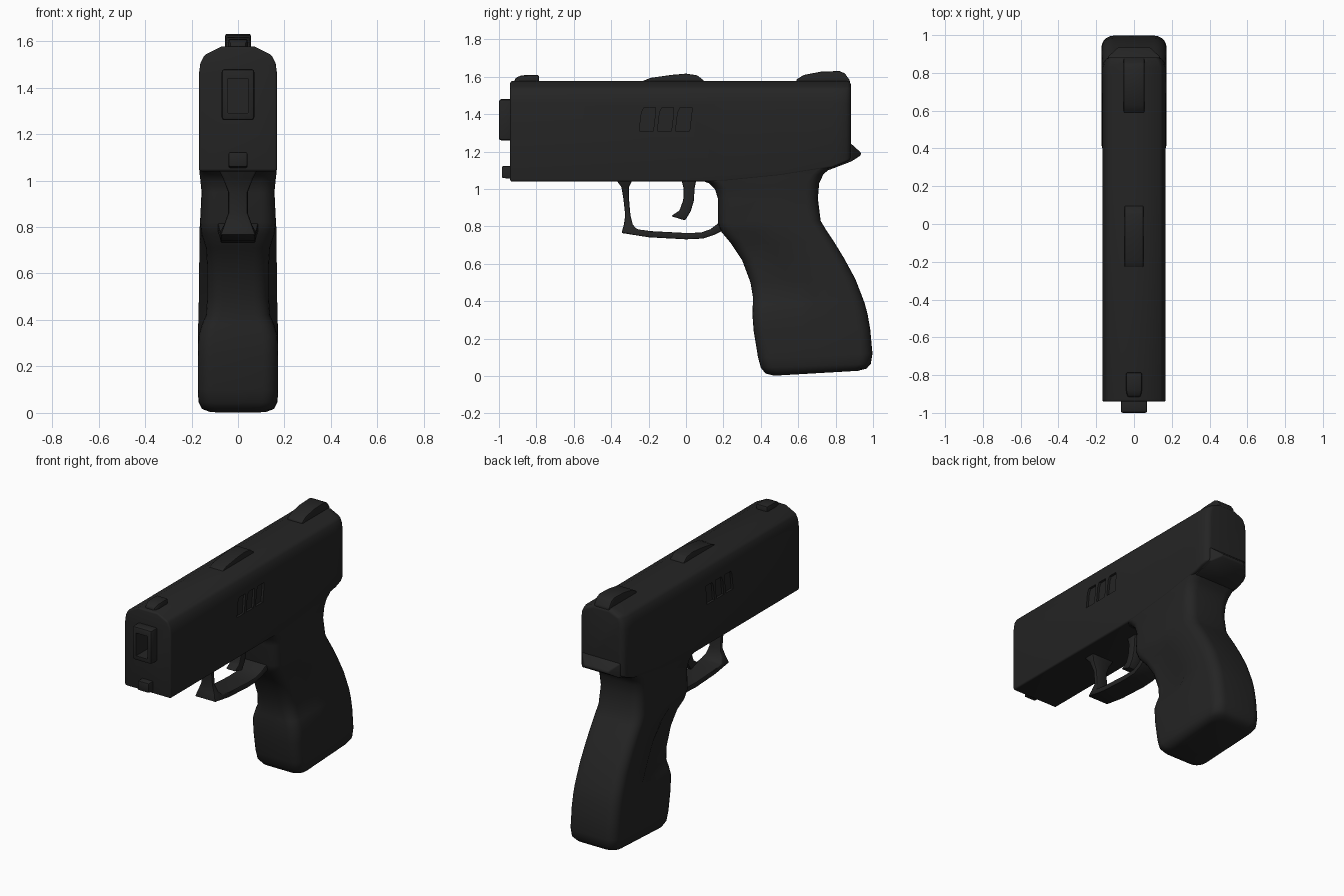
import bpy, bmesh, math

mat = bpy.data.materials.new("matte_black")
mat.diffuse_color = (0.018, 0.018, 0.018, 1)


def loft(name, rings):
    """Skin a list of equal-length point rings and cap both ends."""
    bm = bmesh.new()
    vs = [[bm.verts.new(p) for p in r] for r in rings]
    n = len(rings[0])
    for a, b in zip(vs, vs[1:]):
        for i in range(n):
            j = (i + 1) % n
            bm.faces.new((a[i], a[j], b[j], b[i]))
    bm.faces.new(vs[0][::-1])
    bm.faces.new(vs[-1])
    bmesh.ops.recalc_face_normals(bm, faces=bm.faces)
    me = bpy.data.meshes.new(name)
    bm.to_mesh(me)
    bm.free()
    ob = bpy.data.objects.new(name, me)
    bpy.context.collection.objects.link(ob)
    me.materials.append(mat)
    return ob


def strip(name, sections, xc=0):
    """Bar running through (y1, z1, y2, z2, half_width) sections."""
    return loft(name, [[(xc - w, y1, z1), (xc + w, y1, z1), (xc + w, y2, z2), (xc - w, y2, z2)]
                       for y1, z1, y2, z2, w in sections])


def finish(ob, bevel=0.0, segments=2, cutters=(), angle=35):
    if bevel:
        m = ob.modifiers.new("bevel", 'BEVEL')
        m.width, m.segments = bevel, segments
        m.limit_method, m.angle_limit = 'ANGLE', math.radians(30)
    for c in cutters:
        m = ob.modifiers.new("cut", 'BOOLEAN')
        m.operation, m.object, m.solver = 'DIFFERENCE', c, 'EXACT'
    bpy.ops.object.select_all(action='DESELECT')
    ob.select_set(True)
    bpy.context.view_layer.objects.active = ob
    bpy.ops.object.convert(target='MESH')
    bpy.ops.object.shade_smooth_by_angle(angle=math.radians(angle))


# Cutters: bore opening and three slanted slots per side
bore = strip("bore_cutter", [(-1.1, 1.29, -1.1, 1.44, 0.042), (-0.8, 1.29, -0.8, 1.44, 0.042)])
slots = []
for side in (-1, 1):
    for i in range(3):
        y = -0.25 + i * 0.097
        slots.append(strip("slot_cutter", [(y, 1.31, y + 0.075, 1.31, 0.08),
                                           (y + 0.012, 1.41, y + 0.087, 1.41, 0.08),
                                           (y + 0.025, 1.435, y + 0.087, 1.435, 0.08)], side * 0.233))


# Slide and upper frame
def slide_ring(y, bottom, s=1.0, top=1.577):
    half = [(0.168, bottom), (0.168, 1.46), (0.162, 1.505), (0.145, 1.54), (0.07, top)]
    pts = half + [(-x, z) for x, z in reversed(half)]
    return [(x * s, y, z) for x, z in pts]


slide = loft("slide", [slide_ring(-0.94, 1.04), slide_ring(0.2, 1.04), slide_ring(0.5, 1.07),
                       slide_ring(0.78, 1.115), slide_ring(0.83, 1.135), slide_ring(0.865, 1.15, 0.94),
                       slide_ring(0.882, 1.16, 0.82, 1.565)])
finish(slide, 0.014, 3, [bore] + slots)

# Muzzle block
muzzle = strip("muzzle", [(-1.0, 1.26, -1.0, 1.48, 0.07), (-0.92, 1.26, -0.92, 1.48, 0.07)])
finish(muzzle, 0.012, 2, [bore])


# Grip: rounded sections with a recessed front half
def grip_ring(yf, zf, yb, zb, wf, wb, ym, r=0.065):
    half = [(0, yf)]
    for k in range(6):
        a = math.pi / 2 * k / 5
        half.append((wf - r + r * math.sin(a), yf + r - r * math.cos(a)))
    half += [(wf, ym - 0.04), (wb, ym + 0.04)]
    for k in range(6):
        a = math.pi / 2 * k / 5
        half.append((wb - r + r * math.cos(a), yb - r + r * math.sin(a)))
    half.append((0, yb))
    pts = half + [(-x, y) for x, y in half[-2:0:-1]]
    return [(x, y, zf + (zb - zf) * (y - yf) / (yb - yf)) for x, y in pts]


grip_rows = [
    (0.47, 0.002, 0.92, 0.028, 0.125, 0.125, 0.66),
    (0.425, 0.014, 0.965, 0.04, 0.155, 0.155, 0.66),
    (0.40, 0.045, 0.988, 0.065, 0.17, 0.17, 0.66),
    (0.385, 0.10, 0.997, 0.12, 0.173, 0.173, 0.66),
    (0.362, 0.24, 0.985, 0.25, 0.173, 0.173, 0.66),
    (0.355, 0.33, 0.97, 0.335, 0.17, 0.172, 0.66),
    (0.357, 0.38, 0.955, 0.39, 0.155, 0.171, 0.66),
    (0.358, 0.42, 0.94, 0.43, 0.138, 0.17, 0.64),
    (0.345, 0.50, 0.905, 0.52, 0.132, 0.168, 0.60),
    (0.30, 0.62, 0.845, 0.63, 0.132, 0.167, 0.54),
    (0.24, 0.71, 0.79, 0.72, 0.138, 0.166, 0.47),
    (0.19, 0.77, 0.75, 0.78, 0.157, 0.166, 0.43),
    (0.17, 0.82, 0.72, 0.83, 0.163, 0.163, 0.43),
    (0.17, 0.95, 0.705, 0.95, 0.157, 0.157, 0.43),
    (0.155, 1.00, 0.712, 1.03, 0.162, 0.162, 0.43),
    (0.125, 1.03, 0.735, 1.08, 0.166, 0.166, 0.43),
    (0.07, 1.05, 0.79, 1.125, 0.166, 0.166, 0.43),
]
finish(loft("grip", [grip_ring(*r) for r in grip_rows]), angle=60)

# Beavertail behind the grip
tail = strip("beavertail", [(0.76, 1.10, 0.76, 1.30, 0.15), (0.885, 1.148, 0.885, 1.24, 0.138),
                            (0.935, 1.18, 0.935, 1.195, 0.085)])
finish(tail, 0.006)

# Trigger guard: outer and inner edge with varying width
guard = strip("trigger_guard", [
    (-0.375, 1.05, -0.285, 1.05, 0.085), (-0.345, 1.01, -0.305, 1.01, 0.065),
    (-0.335, 0.95, -0.305, 0.95, 0.042), (-0.325, 0.86, -0.297, 0.86, 0.042),
    (-0.332, 0.81, -0.285, 0.81, 0.06), (-0.345, 0.765, -0.262, 0.785, 0.075),
    (-0.20, 0.742, -0.19, 0.775, 0.075), (0.0, 0.731, 0.0, 0.765, 0.075),
    (0.09, 0.735, 0.08, 0.767, 0.075), (0.15, 0.755, 0.13, 0.785, 0.08),
    (0.22, 0.79, 0.19, 0.83, 0.09)])
finish(guard, 0.008)

# Trigger
trigger = strip("trigger", [
    (-0.025, 1.05, 0.055, 1.05, 0.035), (-0.012, 1.0, 0.045, 1.0, 0.035),
    (-0.015, 0.94, 0.043, 0.94, 0.035), (-0.035, 0.885, 0.025, 0.88, 0.035),
    (-0.08, 0.855, -0.005, 0.832, 0.035)])
finish(trigger, 0.008)

# Guide rod end, sights and top hump
rod = strip("guide_rod", [(-0.985, 1.06, -0.985, 1.122, 0.04), (-0.9, 1.05, -0.9, 1.122, 0.04)])
finish(rod, 0.006)
front_sight = strip("front_sight", [(-0.918, 1.55, -0.915, 1.592, 0.035), (-0.88, 1.55, -0.88, 1.608, 0.042),
                                    (-0.785, 1.55, -0.785, 1.61, 0.042)])
finish(front_sight, 0.01)
hump = strip("top_hump", [(-0.23, 1.55, -0.23, 1.578, 0.05), (-0.19, 1.55, -0.19, 1.594, 0.05),
                          (-0.08, 1.55, -0.08, 1.61, 0.05), (0.0, 1.55, 0.0, 1.617, 0.05),
                          (0.06, 1.55, 0.06, 1.608, 0.05), (0.095, 1.55, 0.095, 1.58, 0.05)])
finish(hump, 0.005)
rear_sight = strip("rear_sight", [(0.59, 1.55, 0.59, 1.585, 0.055), (0.63, 1.55, 0.63, 1.61, 0.055),
                                  (0.72, 1.55, 0.72, 1.627, 0.055), (0.82, 1.55, 0.82, 1.631, 0.055),
                                  (0.85, 1.55, 0.85, 1.618, 0.055), (0.876, 1.55, 0.876, 1.58, 0.055)])
finish(rear_sight, 0.006)

for c in [bore] + slots:
    bpy.data.objects.remove(c)
